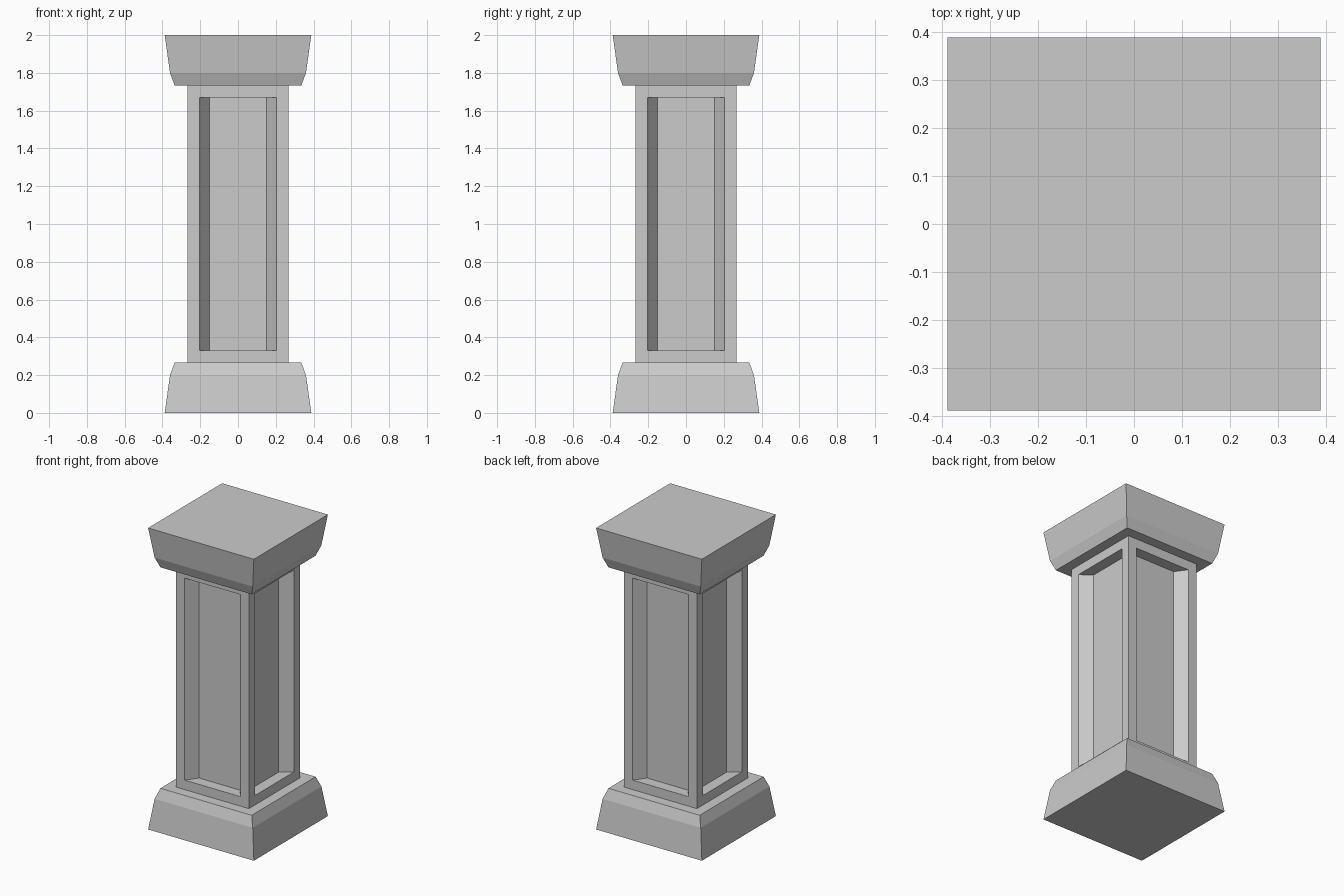
import bpy, bmesh

if "Cube" in bpy.data.objects:
    bpy.data.objects.remove(bpy.data.objects["Cube"])

# Square pillar profile: (half width, height), lower half; mirrored for the capital
HEIGHT = 2.0
lower = [(0.388, 0.0), (0.36, 0.2), (0.335, 0.267), (0.267, 0.267)]
profile = lower + [(r, HEIGHT - z) for r, z in reversed(lower)]

MARGIN, DEPTH = 0.063, 0.074      # panel frame width, recess depth
TAPER = 0.151 / 0.204             # back of the panel is narrower than its opening

bm = bmesh.new()

# Plinth, shaft and capital: square rings joined into one closed body
corners = [(-1, -1), (1, -1), (1, 1), (-1, 1)]
rings = [[bm.verts.new((r * x, r * y, z)) for x, y in corners] for r, z in profile]
shaft_faces = []
for i, (a, b) in enumerate(zip(rings, rings[1:])):
    for k in range(4):
        n = (k + 1) % 4
        face = bm.faces.new((a[k], a[n], b[n], b[k]))
        if i == len(lower) - 1:
            shaft_faces.append(face)
bm.faces.new(rings[0][::-1])
bm.faces.new(rings[-1])
bm.normal_update()

# Recessed panels with splayed sides on all four shaft faces
bmesh.ops.inset_individual(bm, faces=shaft_faces, thickness=MARGIN, use_even_offset=True)
bm.normal_update()
panels = bmesh.ops.extrude_discrete_faces(bm, faces=shaft_faces)["faces"]
bm.normal_update()
for panel in panels:
    normal = panel.normal.copy()
    centre = panel.calc_center_median()
    for v in panel.verts:
        offset = v.co - centre
        v.co.x = centre.x + offset.x * TAPER
        v.co.y = centre.y + offset.y * TAPER
        v.co -= normal * DEPTH

bmesh.ops.recalc_face_normals(bm, faces=bm.faces)
mesh = bpy.data.meshes.new("pillar")
bm.to_mesh(mesh)
bm.free()
bpy.context.collection.objects.link(bpy.data.objects.new("pillar", mesh))
